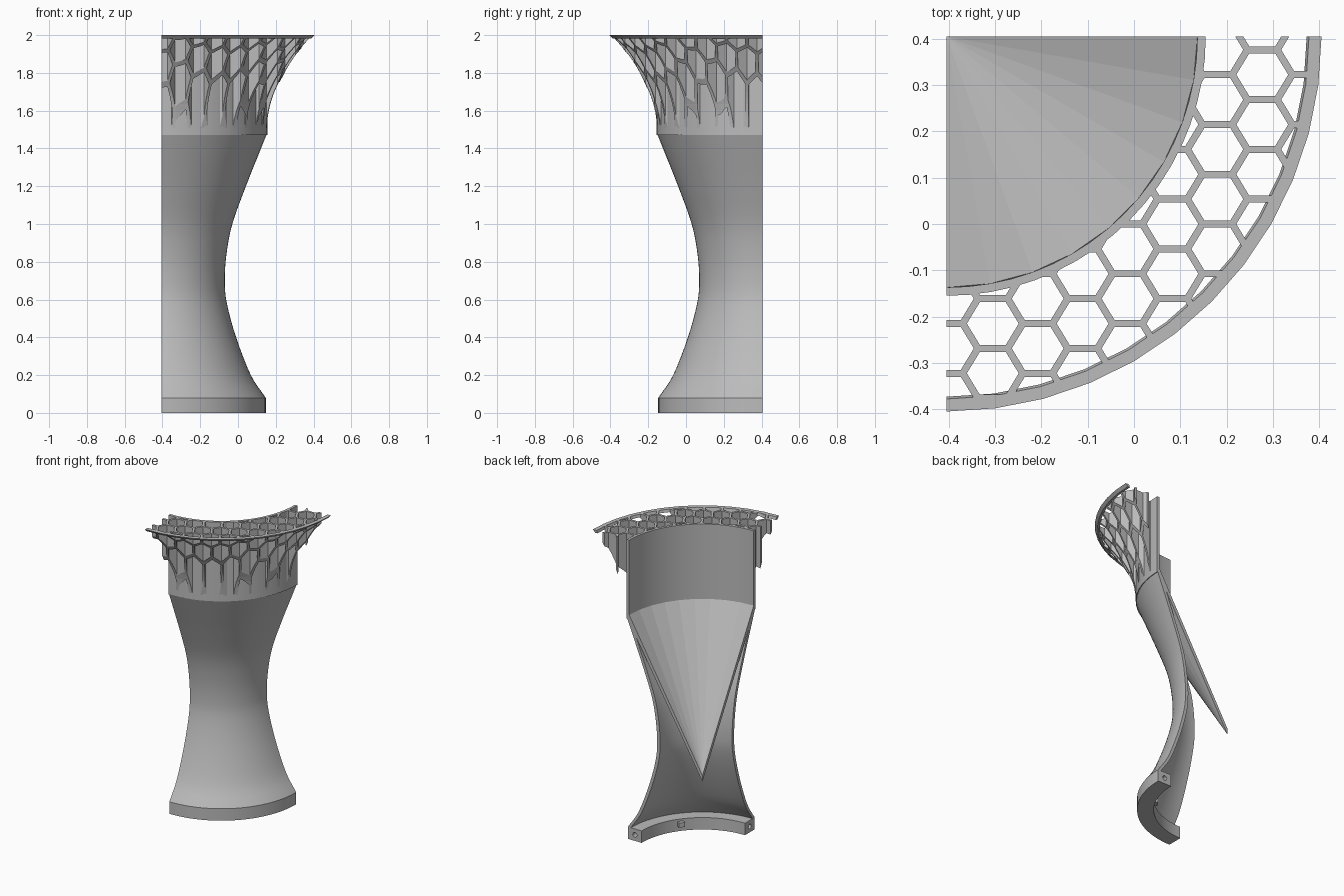
import bpy, bmesh, math
from mathutils import Matrix, Vector

cube = bpy.data.objects.get("Cube")
if cube:
    bpy.data.objects.remove(cube, do_unlink=True)

AXIS = Vector((-0.405, 0.405, 0))   # centre line of the quarter turn
TOP = 2.0

grey = bpy.data.materials.new("plain grey")
grey.use_nodes = True
tone = (0.5, 0.5, 0.5, 1)
grey.diffuse_color = tone
grey.node_tree.nodes["Principled BSDF"].inputs["Base Color"].default_value = tone


def finish(name, bm, smooth=None):
    bmesh.ops.remove_doubles(bm, verts=bm.verts, dist=1e-5)
    bmesh.ops.dissolve_degenerate(bm, edges=bm.edges, dist=1e-5)
    bmesh.ops.recalc_face_normals(bm, faces=bm.faces)
    mesh = bpy.data.meshes.new(name)
    bm.to_mesh(mesh)
    bm.free()
    mesh.materials.append(grey)
    ob = bpy.data.objects.new(name, mesh)
    bpy.context.collection.objects.link(ob)
    if smooth:
        bpy.ops.object.select_all(action='DESELECT')
        ob.select_set(True)
        bpy.context.view_layer.objects.active = ob
        bpy.ops.object.shade_smooth_by_angle(angle=math.radians(smooth))
    return ob


def quarter_lathe(name, profile, steps, smooth=None):
    """Turn a closed (radius, height) outline through a quarter circle."""
    bm = bmesh.new()
    rings = []
    for i in range(steps + 1):
        a = math.radians(-90 + 90 * i / steps)
        rings.append([bm.verts.new(AXIS + Vector((r * math.cos(a), r * math.sin(a), z)))
                      for r, z in profile])
    n = len(profile)
    for a, b in zip(rings, rings[1:]):
        for j in range(n):
            k = (j + 1) % n
            bm.faces.new((a[j], a[k], b[k], b[j]))
    bm.faces.new(rings[0])
    bm.faces.new(rings[-1][::-1])
    return finish(name, bm, smooth)


def curve_through(points, per=4):
    """Smooth curve through profile points."""
    pts = [Vector(p) for p in points]
    pts = [2 * pts[0] - pts[1]] + pts + [2 * pts[-1] - pts[-2]]
    out = []
    for a, b, c, d in zip(pts, pts[1:], pts[2:], pts[3:]):
        for i in range(per):
            t = i / per
            out.append(0.5 * (2 * b + (c - a) * t + (2 * a - 5 * b + 4 * c - d) * t * t
                              + (3 * b - a - 3 * c + d) * t ** 3))
    return [tuple(p) for p in out] + [tuple(pts[-2])]


def cut(ob, cutter):
    cutter.hide_render = True
    mod = ob.modifiers.new("cut", 'BOOLEAN')
    mod.operation = 'DIFFERENCE'
    mod.solver = 'EXACT'
    mod.object = cutter
    bpy.context.view_layer.update()
    dg = bpy.context.evaluated_depsgraph_get()
    mesh = bpy.data.meshes.new_from_object(ob.evaluated_get(dg))
    ob.modifiers.clear()
    ob.data = mesh
    bpy.data.objects.remove(cutter, do_unlink=True)


# Waisted outer wall
outer = curve_through([(0.552, 0.08), (0.473, 0.2), (0.395, 0.4), (0.346, 0.58), (0.335, 0.7),
                       (0.344, 0.84), (0.375, 1.0), (0.447, 1.2), (0.527, 1.4), (0.555, 1.47)])
inner = [(r - 0.022, z) for r, z in reversed(outer)]
quarter_lathe("waisted_wall", outer + inner, 24, 40)

# Base ring with peg holes in both ends
base = quarter_lathe("base_ring", [(0.45, 0), (0.552, 0), (0.552, 0.08), (0.45, 0.08)], 24, 40)
bm = bmesh.new()
for spot, turn in (((0, -0.5, 0.04), Matrix.Rotation(math.pi / 2, 4, 'Y')),
                   ((0.5, 0, 0.04), Matrix.Rotation(math.pi / 2, 4, 'X'))):
    bmesh.ops.create_cone(bm, cap_ends=True, segments=12, radius1=0.016, radius2=0.016,
                          depth=0.08, matrix=Matrix.Translation(AXIS + Vector(spot)) @ turn)
cut(base, finish("peg_hole_cutter", bm))

# Small catch inside the base ring
bm = bmesh.new()
turn = Matrix.Rotation(math.radians(-38), 4, 'Z')
bmesh.ops.create_cube(bm, size=1, matrix=Matrix.Translation(AXIS) @ turn
                      @ Matrix.Translation((0.445, 0, 0.05))
                      @ Matrix.Diagonal((0.04, 0.04, 0.03, 1)))
finish("base_catch", bm)

# Inner collar and funnel
quarter_lathe("inner_collar", [(0.542, 1.47), (0.56, 1.47), (0.56, TOP), (0.542, TOP)], 18, 30)
quarter_lathe("funnel", [(0, 0.57), (0.542, 1.5), (0.552, 1.47), (0, 0.53)], 9)

# Flared honeycomb: a solid flare pierced by hexagonal shafts
flare = curve_through([(0.555, 1.47), (0.573, 1.6), (0.603, 1.7), (0.652, 1.8),
                       (0.715, 1.9), (0.803, TOP)], 3)
honeycomb = quarter_lathe("honeycomb_flare", flare + [(0.55, TOP), (0.55, 1.47)], 12)

STEP, PITCH, WALL = 0.097, 0.1075, 0.015
half_w = STEP * 2 / 3 - WALL * 0.58
half_h = (PITCH - WALL) / 2
bm = bmesh.new()
for col in range(-1, 10):
    for row in range(-5, 5):
        cx = -0.402 + col * STEP
        cy = (row + 0.5 + 0.5 * (col % 2)) * PITCH
        if not 0.45 < math.hypot(cx - AXIS.x, cy - AXIS.y) < 0.92:
            continue
        outline = [(sx * half_w * k, sy * half_h) for sx, sy, k in
                   ((1, 0, 1), (1, 1, 0.5), (-1, 1, 0.5), (-1, 0, 1), (-1, -1, 0.5), (1, -1, 0.5))]
        low, high = ([bm.verts.new((cx + x, cy + y, z)) for x, y in outline]
                     for z in (1.3, TOP + 0.1))
        bm.faces.new(low[::-1])
        bm.faces.new(high)
        for i in range(6):
            j = (i + 1) % 6
            bm.faces.new((low[i], low[j], high[j], high[i]))
cut(honeycomb, finish("hex_shaft_cutter", bm))

# Thin top rim
quarter_lathe("top_rim", [(0.783, TOP), (0.81, TOP), (0.793, 1.982), (0.778, 1.982)], 12)
